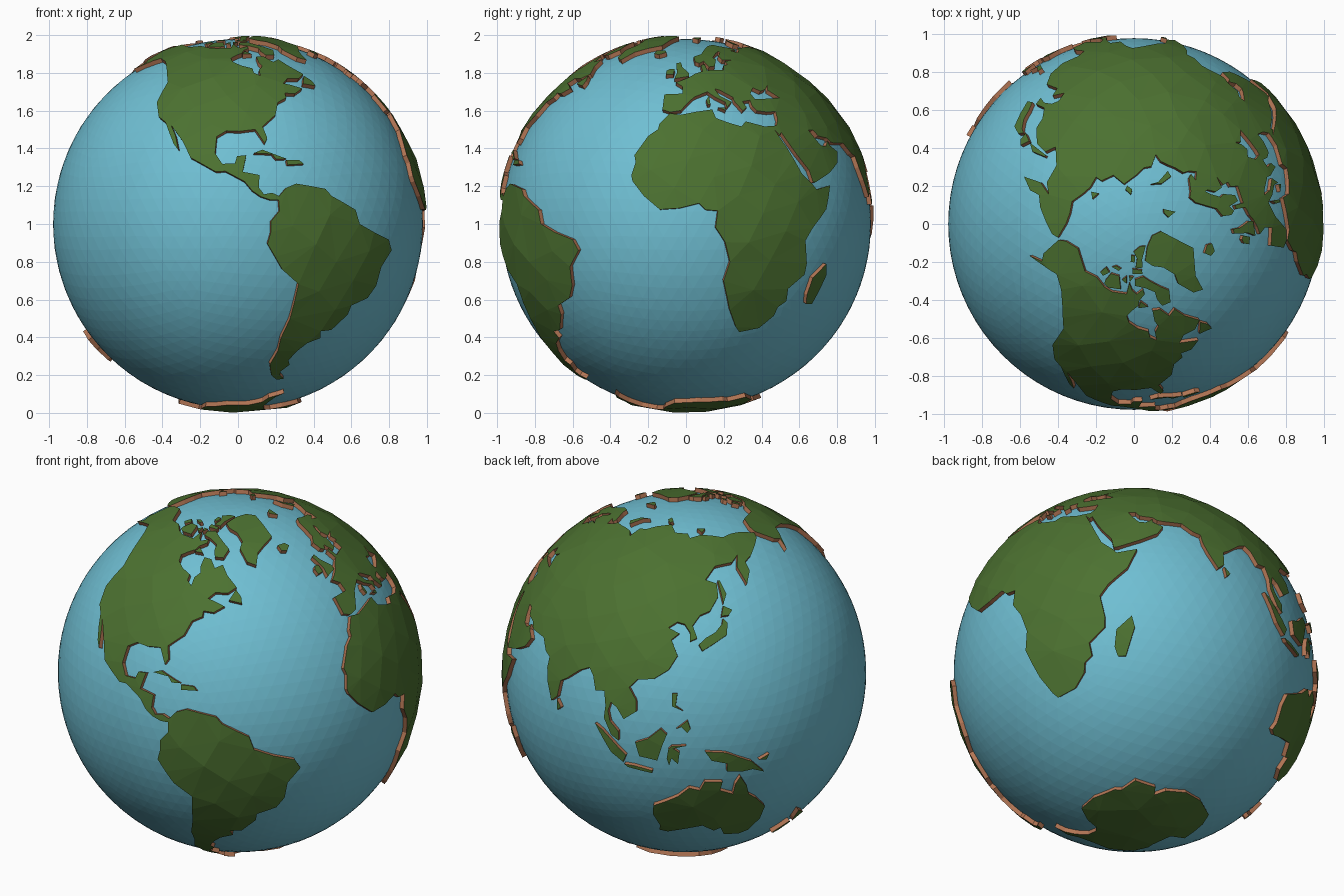
import bpy, bmesh, math, random
from mathutils import Vector
from mathutils.geometry import delaunay_2d_cdt

random.seed(4)
CENTRE = Vector((0, 0, 1))
SEA_R, LAND_R, ROOT_R = 0.979, 1.003, 0.955


def material(name, rgb):
    m = bpy.data.materials.new(name)
    m.diffuse_color = (*rgb, 1)
    return m


WATER = material("sea blue", (0.16, 0.52, 0.65))
GRASS = material("land green", (0.072, 0.165, 0.03))
CLIFF = material("cliff brown", (0.45, 0.18, 0.09))


def direction(lon, lat):
    a, b = math.radians(lon), math.radians(lat)
    return Vector((math.cos(b) * math.cos(a), math.cos(b) * math.sin(a), math.sin(b)))


# evenly spread inner points that keep the plates curved
N = 440
GRID = [direction(i * 137.50776, math.degrees(math.asin(1 - 2 * (i + 0.5) / N))) for i in range(N)]


def finish(bm, name, mats):
    me = bpy.data.meshes.new(name)
    bm.to_mesh(me)
    bm.free()
    for m in mats:
        me.materials.append(m)
    ob = bpy.data.objects.new(name, me)
    ob.location = CENTRE
    bpy.context.collection.objects.link(ob)


def land(name, *flat):
    """Raised plate from a coast given as lon, lat, lon, lat ..."""
    corners = [direction(*flat[i:i + 2]) for i in range(0, len(flat), 2)]
    ring = []
    for p, q in zip(corners, corners[1:] + corners[:1]):
        n = max(1, math.ceil(p.angle(q) / 0.13))
        ring += [p.slerp(q, k / n) for k in range(n)]
    # equal-area flat projection round the middle of the plate
    c = sum(ring, Vector()).normalized()
    u = c.orthogonal().normalized()
    v = c.cross(u)

    def flatten(p):
        s = math.sqrt(2 / (1 + p.dot(c)))
        return Vector((p.dot(u) * s, p.dot(v) * s))

    def unflatten(w):
        d = w.length_squared
        return (u * w.x + v * w.y) * math.sqrt(max(0, 1 - d / 4)) + c * (1 - d / 2)

    inner = [g for g in GRID if g.dot(c) > -0.2 and min((g - r).length for r in ring) > 0.075]
    edges = [(i, (i + 1) % len(ring)) for i in range(len(ring))]
    pts, _, tris, *_ = delaunay_2d_cdt([flatten(p) for p in ring + inner], edges, [], 1, 1e-6)
    bm = bmesh.new()
    made = {}
    for t in tris:
        for i in t:
            if i not in made:
                bump = random.uniform(-0.004, 0.004) if i >= len(ring) else 0
                made[i] = bm.verts.new(unflatten(pts[i]).normalized() * (LAND_R + bump))
        bm.faces.new([made[i] for i in t])
    # brown cliffs down into the sea
    rim = [e for e in bm.edges if e.is_boundary]
    out = bmesh.ops.extrude_edge_only(bm, edges=rim)["geom"]
    for g in out:
        if isinstance(g, bmesh.types.BMVert):
            g.co = g.co.normalized() * ROOT_R
        elif isinstance(g, bmesh.types.BMFace):
            g.material_index = 1
    finish(bm, name, [GRASS, CLIFF])


# sea ball
ball = bmesh.new()
bmesh.ops.create_icosphere(ball, subdivisions=5, radius=SEA_R)
finish(ball, "sea_ball", [WATER])

# the Americas
land("north_america", -168, 66, -162, 60, -158, 58.5, -163, 55, -152, 59.5, -147, 61, -138, 59, -131, 55,
     -124, 48.5, -124, 40, -120.5, 34.5, -117, 32.5, -112, 25, -110, 23, -112, 28, -114.5, 31.5, -109, 26,
     -105.5, 20.5, -97.5, 22, -97.3, 27.5, -94, 29.5, -89.5, 29.3, -84, 30, -82.7, 28, -81, 25.2, -80, 27,
     -81.3, 31, -76, 35.2, -74, 40, -70, 41.8, -70, 43.7, -65.5, 43.5, -61, 45.7, -65, 47, -69, 48,
     -66, 50.2, -60, 50.2, -55.7, 52.3, -61, 56.5, -64.5, 60.3, -69, 58.8, -73, 62, -78, 62.3, -78, 58.5,
     -76.5, 56.5, -79, 54.5, -79, 51.5, -82, 53, -82.3, 55.2, -88, 56.7, -93, 58.8, -94.5, 61, -91, 63,
     -87, 64.5, -86, 66.2, -81.5, 68, -82, 69.7, -88, 68.3, -91.5, 69.6, -94.5, 71.9, -96, 68.3, -108, 68,
     -115, 68.5, -125, 70, -136, 69, -156.5, 71.2, -166, 68.3)
land("central_america", -97.5, 22, -105.5, 20.5, -97, 16, -94, 16.2, -88, 13, -85.5, 10, -83, 8.3, -80, 7.3,
     -77.5, 7.3, -77.3, 8.5, -79.5, 9.5, -82, 9, -83.5, 11, -83.3, 15, -88.5, 16, -87.3, 21.3, -90.3, 21,
     -91, 18.7, -95, 18.5)
land("south_america", -77.3, 8.5, -75, 11, -71.7, 12.3, -62, 10.7, -60, 8.5, -51.5, 4.3, -50, 0, -44, -2.5,
     -37, -4.7, -35, -8, -39, -13, -39.5, -19, -42, -23, -48.5, -25.5, -48.7, -28.5, -53.5, -34, -58, -34.5,
     -57, -37, -62, -39, -65, -42, -67.5, -46, -66, -48, -69, -51, -68.5, -53, -65.2, -54.7, -69, -55.3,
     -73, -53, -75.5, -48, -73.5, -42, -73.5, -37, -71.5, -30, -70.3, -18.5, -76, -14, -81, -6, -80, -2.5,
     -80, 0.8, -77.3, 4, -77.5, 7.3)

# Africa, Europe and Asia meet along shared borders
land("africa", -6, 35.8, -2, 35.2, 10, 37.2, 11, 34, 15.5, 32.3, 20, 31, 22, 32.8, 29, 31, 32.5, 31.2,
     32.6, 29.8, 35.5, 24, 37.3, 20, 39.5, 15.3, 43.2, 12, 44.5, 10.5, 51, 11.8, 48, 4.5, 42, -1.2, 39.3, -5,
     40.7, -12, 40.5, -15.5, 35, -20, 35.5, -24, 32.7, -26, 32, -29, 27.5, -33.3, 20, -34.8, 18.3, -33,
     15, -27, 12, -17.5, 13.7, -11.5, 12, -5.5, 9, -1, 9.7, 4, 6, 4.3, 4, 6.3, -2, 4.8, -8, 4.4, -13, 8.5,
     -16.8, 13, -17.4, 14.8, -16.3, 19, -17, 21.3, -13, 27.7, -9.8, 30, -9.5, 32)
land("europe", 60, 69, 54, 68.5, 46, 68, 44, 66.3, 40, 64.7, 35, 66.5, 41, 66.5, 40, 67.8, 30, 69.8, 25.5, 71,
     19, 69.8, 13, 66, 10.5, 63.7, 5, 62, 5.3, 59, 7.5, 58, 10.5, 59.3, 12.5, 56, 16, 56.5, 18.5, 60.2,
     17.3, 61.5, 21.5, 64.5, 24.5, 65.7, 25, 64.8, 21.5, 62.5, 22.5, 60, 29.5, 60, 23.7, 59.2, 24, 57.3,
     21.3, 57, 20, 54.5, 11, 54.2, 10.5, 57.5, 8.3, 57, 8.5, 53.7, 4.5, 52.5, 2, 51, -1.5, 49.5, -4.6, 48.4,
     -1.5, 46.5, -1.5, 43.5, -9, 43.2, -9, 37.2, -6, 36.2, -2, 36.8, 0, 39, 3.2, 42, 9, 44.3, 12, 42,
     15.7, 40, 16, 38, 18.4, 40.2, 14, 42.5, 12.5, 45.5, 14.5, 45, 19.5, 42, 19.5, 40.5, 22, 36.7, 24, 38,
     23, 40.3, 26.5, 40.8, 29, 41.2, 28, 43.5, 30.5, 46, 33.5, 44.5, 36.5, 45.3, 39, 47, 37.5, 45,
     41.5, 41.7, 60, 41.7)
land("middle_east", 60, 41.7, 41.5, 41.7, 36, 41.5, 31, 41.2, 29, 41.2, 26.5, 40.8, 26.5, 38.5, 28, 36.7,
     32.5, 36.2, 36, 36.5, 35.5, 33.5, 34, 31.3, 32.5, 31.2, 32.6, 29.8, 34.2, 27.9, 35, 29, 37, 25, 39, 21.5,
     42.7, 16.5, 43.5, 12.7, 45, 12.9, 52, 15.7, 55.2, 17.5, 57.8, 19, 59.8, 22.5, 56.5, 24.5, 56.3, 26,
     54, 24.2, 51.5, 24.5, 50, 26.5, 48, 29.8, 50.5, 29.8, 52, 27.7, 56.5, 27, 58, 25.6, 60, 25.3)
land("asia", 60, 41.7, 60, 25.3, 66.5, 25.3, 70, 22, 72.7, 21, 73, 17.5, 74.5, 13.5, 77.5, 8.2, 79.8, 10.3,
     80.2, 15.5, 82.5, 17, 87, 20.8, 90.5, 22.5, 92.5, 20.5, 94.3, 16, 97.5, 16.5, 98.5, 12, 98.3, 8, 101, 3,
     103.5, 1.4, 103.4, 4.5, 100.5, 7.3, 99.5, 10.5, 100.3, 13.4, 102.5, 12, 105, 8.7, 109, 11.7, 108.7, 15.3,
     106, 19, 108.5, 21.7, 114, 22.4, 119, 25.5, 122, 30, 119.5, 35, 122.4, 37, 118, 38.8, 121.5, 40.7,
     124.5, 40, 126.5, 37.5, 126.5, 34.5, 129.3, 35.5, 127.7, 39.5, 131, 42.8, 135.5, 44, 140.3, 48.5,
     141, 53, 135.5, 54.7, 143, 59.3, 154.5, 59.5, 161, 61.7, 156, 57.5, 156.7, 51, 162, 55, 163, 58.5,
     170, 60, 179, 62.5, -173, 64.3, -170, 66, -180, 69, 170, 70, 160, 69.7, 150, 71.7, 140, 72.5, 129, 71.5,
     127, 73.5, 113, 73.8, 104, 77.5, 87, 75, 80, 72.5, 73, 71.5, 72.5, 67.5, 67, 69, 60, 69)

# southern continents
land("antarctica", -57, -63.3, -61, -66, -62, -70, -60.5, -74.5, -48, -78, -35, -78, -25, -75, -11, -71,
     10, -70, 33, -69, 39, -69.5, 51, -66, 57, -67, 68, -68, 70, -71, 78, -68.5, 95, -66.5, 113, -66,
     135, -66, 147, -68, 170, -71.5, 164, -77.5, -160, -78.5, -150, -77, -130, -74.5, -102, -73, -80, -73,
     -68, -70, -66, -66.5)
land("australia", 114, -22, 113.5, -26, 115.5, -31.5, 115, -34.2, 118, -35, 124, -33.3, 131, -31.5,
     135.5, -34.8, 138, -33.5, 140, -37.8, 146.5, -38.8, 150, -37.3, 153, -31.5, 153.3, -25.5, 149, -20.8,
     146, -18.5, 145, -15, 142.5, -10.8, 141, -13.5, 140.5, -17.5, 136, -15.5, 136.7, -12.2, 131, -11.7,
     129.5, -15, 126, -14, 122.3, -17.5)

# northern islands
land("greenland", -73, 78.3, -60, 82, -32, 83.5, -15, 81.5, -20, 76, -22, 70.3, -32, 68, -40, 65, -43.5, 60,
     -49, 61.5, -53.5, 67, -51, 70, -56, 74, -66, 76)
land("baffin", -80, 73.7, -74, 71.7, -67, 69, -62, 66.7, -65, 63, -71, 63, -73, 65.5, -73, 68, -80, 70,
     -89, 71, -89, 73)
land("ellesmere", -88, 76.5, -79, 76.5, -77, 79, -62, 82.5, -75, 83, -91, 81.6, -85, 79.5)
land("victoria", -117, 70.5, -115, 73.3, -106, 73.5, -101.5, 69.5, -112, 68.9, -116.5, 69.5)
land("banks", -125, 72, -123, 74.3, -117, 73.4, -121, 71.5)
land("devon", -92, 76.3, -80, 75.7, -80.5, 74.6, -92, 74.8)
land("melville", -117, 75.3, -113, 76.2, -106, 75.8, -108, 75)
land("axel_island", -95, 80.5, -88, 80.3, -89, 78.3, -95, 78.5)
land("southampton", -87, 63.7, -85, 65.8, -80.5, 63.8)
land("somerset", -95.5, 73.9, -90.5, 73.8, -94, 72.2)
land("wales_island", -102, 72.5, -98, 73.8, -97, 71.5)
land("newfoundland", -59.2, 47.8, -53.2, 46.8, -53.5, 49, -56, 51.5)
land("iceland", -22.5, 64, -18.5, 63.4, -14, 65, -16, 66.4, -22.5, 66.3)
land("britain", -5.5, 50.1, 1.3, 51.2, 1.5, 52.7, -2, 56, -3, 58.6, -5.5, 58, -4.8, 54.5, -4.5, 53)
land("ireland", -10, 52, -6.3, 52.2, -6, 54.8, -8.3, 55, -10, 54)
land("svalbard", 11, 79.3, 20, 80.3, 27, 80, 21, 78.5, 16.5, 76.8)
land("novaya_zemlya", 52, 71.5, 55.5, 75, 67, 76.8, 60, 75.2, 57.5, 70.7)
land("severnaya_zemlya", 96, 81, 104, 79.2, 100, 78.2, 93, 79.5)
land("new_siberia", 139, 75.7, 149, 75.2, 143, 73.6)

# warm-water islands
land("cuba", -84.8, 22, -82, 23.1, -77, 21.2, -74.3, 20.2, -77.5, 20, -79, 21.7)
land("hispaniola", -74.2, 19.8, -70, 19.8, -68.5, 18.5, -74, 18.2)
land("sardinia", 8.2, 41, 9.5, 42.6, 9.6, 39.2, 8.5, 39)
land("sicily", 12.5, 38, 15.4, 38, 15.2, 36.8)
land("madagascar", 49.3, -12.2, 50.3, -15.8, 47.2, -25, 44.5, -25, 43.5, -22, 44.3, -16.5)
land("sri_lanka", 79.8, 9.5, 81.8, 7.3, 80.4, 6)
land("sumatra", 95.3, 5.6, 98, 4, 103.5, -1, 106, -3.2, 105, -5.8, 101, -3)
land("java", 105.3, -6.5, 108.5, -6.6, 114.4, -7.8, 114.3, -8.7, 106.5, -7.4)
land("borneo", 109, 1.5, 113, 3.2, 117, 6.8, 119, 5, 117.5, 1, 116, -4, 110.3, -3)
land("sulawesi", 119.5, 0, 120.5, 1.2, 125, 1.4, 121, 0.4, 123, -1, 122.5, -5, 120.5, -3, 119.7, -5.5, 119, -3)
land("luzon", 120.5, 18.3, 122.2, 18.3, 121.7, 14.3, 124, 12.8, 120.5, 14.2)
land("mindanao", 122, 7, 125.5, 9.7, 126.4, 7, 125.4, 5.7, 123.5, 7.6)
land("new_guinea", 131, -0.8, 137.5, -1.6, 146, -5.8, 150.5, -10.4, 146.5, -8.7, 143, -9, 138, -8.3,
     138, -5.5, 133, -4)
land("new_britain", 148.5, -5.7, 152, -4.2, 151, -6)
land("honshu", 129.8, 33.5, 132.7, 35.5, 136.5, 37, 139.7, 39.5, 140.5, 41.2, 142, 39.5, 140.8, 35.8,
     135.8, 33.6, 131, 31.4)
land("hokkaido", 140, 42, 141.7, 45.3, 145.2, 43.5, 143.2, 42)
land("sakhalin", 142, 46, 142, 54, 143, 54, 144.5, 49)
land("new_zealand_north", 172.8, -34.5, 178.3, -37.8, 175.3, -41.6, 173.8, -39.3)
land("new_zealand_south", 172.7, -40.6, 174.2, -41.8, 170.7, -45.8, 168.5, -46.6, 166.6, -45.8)
